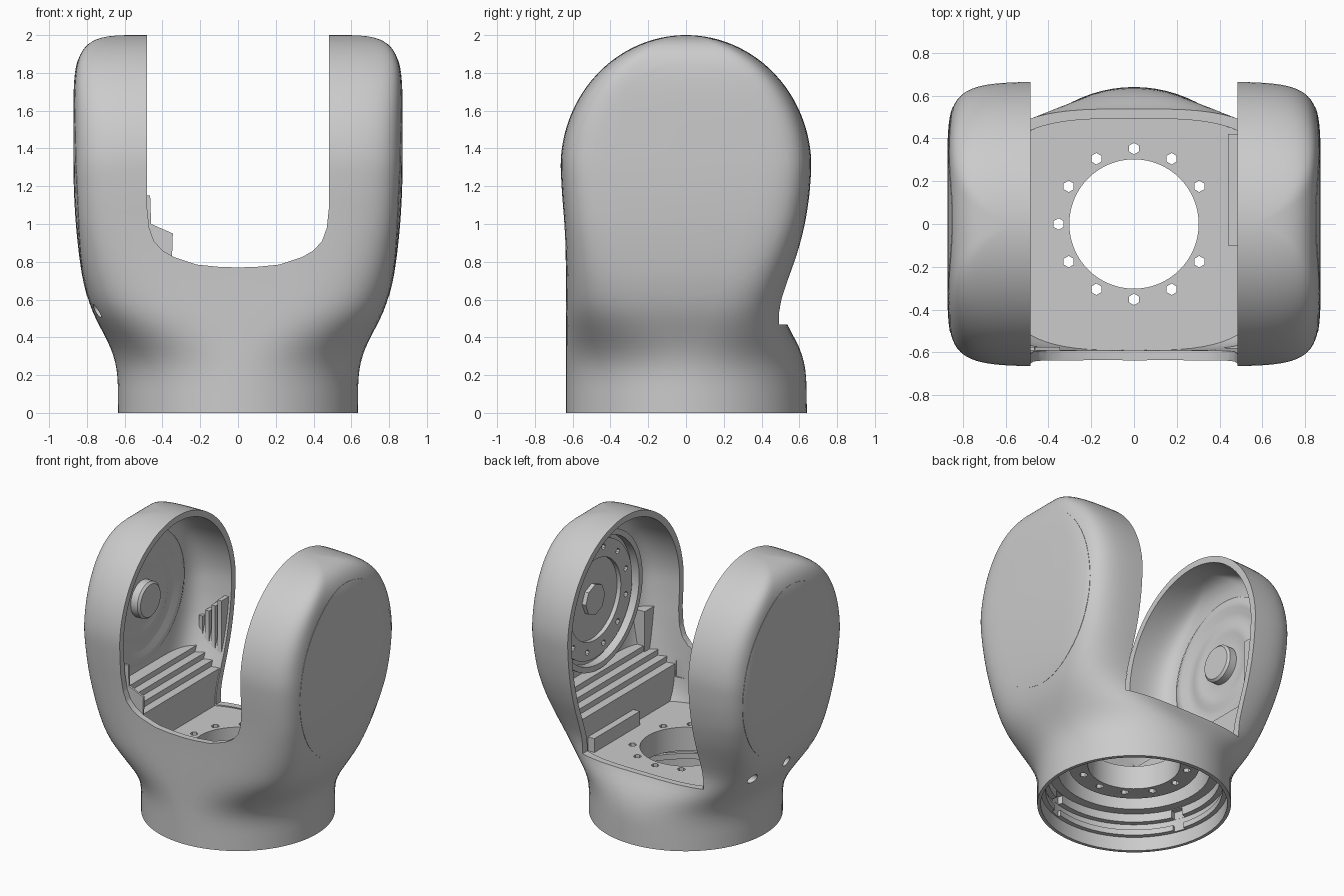
import bpy, bmesh
from math import sin, cos, pi, radians, copysign
from mathutils import Matrix, Vector

if "Cube" in bpy.data.objects:
    bpy.data.objects.remove(bpy.data.objects["Cube"])

# z, half width, front depth, back depth, squareness of the section
KEYS = [(0, .635, .635, .64, 2), (.2, .637, .635, .637, 2), (.3, .655, .635, .62, 2.15),
        (.4, .70, .635, .575, 2.7), (.48, .745, .635, .525, 3.4), (.57, .785, .635, .51, 4.2),
        (.7, .82, .635, .545, 5), (.85, .842, .638, .595, 6), (1.0, .857, .645, .632, 7),
        (1.15, .866, .657, .655, 7.5), (1.3, .87, .665, .665, 8)]


def lerp_keys(z):
    z = min(max(z, 0), 1.3)
    for a, b in zip(KEYS, KEYS[1:]):
        if z <= b[0]:
            t = (z - a[0]) / (b[0] - a[0])
            return [p + (q - p) * t for p, q in zip(a[1:], b[1:])]
    return list(KEYS[-1][1:])


def section(z, d, dx):
    """Half width, front, back and squareness at height z, inset by d (y, z) and dx (x)."""
    smp = [lerp_keys(z + o) for o in (-.05, -.025, 0, .025, .05)]
    w, f, b, n = [sum(c) / 5 for c in zip(*smp)]
    f, b = f - d, b - d
    if z > 1.3:
        t = min((z - 1.3) / (.7 - d), .9995)
        w = .5 + .37 * (1 - t ** 7) ** .25
        f = b = (.665 - d) * (1 - t * t) ** .5
    return .5 + (w - .5) * (.37 - dx) / .37, f, b, n


def make(name, bm):
    bmesh.ops.recalc_face_normals(bm, faces=bm.faces)
    me = bpy.data.meshes.new(name)
    bm.to_mesh(me)
    bm.free()
    ob = bpy.data.objects.new(name, me)
    bpy.context.collection.objects.link(ob)
    return ob


def loft(name, z0, d, dx, seg=80):
    bm = bmesh.new()
    zs = [z0 + (1.3 - z0) * i / 34 for i in range(34)]
    zs += [1.3 + (.7 - d) * sin(pi / 2 * i / 26 * .985) for i in range(27)]
    rings = []
    for z in zs:
        w, f, b, n = section(z, d, dx)
        ring = []
        for k in range(seg):
            c, s = cos(2 * pi * k / seg), sin(2 * pi * k / seg)
            ring.append(bm.verts.new((w * copysign(abs(c) ** (2 / n), c),
                        (b if s > 0 else f) * copysign(abs(s) ** (2 / n), s), z)))
        rings.append(ring)
    for r, q in zip(rings, rings[1:]):
        for k in range(seg):
            bm.faces.new((r[k], r[(k + 1) % seg], q[(k + 1) % seg], q[k]))
    bm.faces.new(rings[0])
    bm.faces.new(rings[-1])
    return make(name, bm)


def prism(name, pts, y0, y1):
    """XZ outline extruded along y."""
    bm = bmesh.new()
    f = bm.faces.new([bm.verts.new((x, y0, z)) for x, z in pts])
    g = bmesh.ops.extrude_face_region(bm, geom=[f])['geom']
    bmesh.ops.translate(bm, vec=(0, y1 - y0, 0), verts=[v for v in g if isinstance(v, bmesh.types.BMVert)])
    return make(name, bm)


def box(name, x0, x1, y0, y1, z0, z1):
    return prism(name, [(x0, z0), (x1, z0), (x1, z1), (x0, z1)], y0, y1)


def cyl(name, loc, r, h, axis='Z', seg=12, scale=(1, 1, 1)):
    bm = bmesh.new()
    bmesh.ops.create_cone(bm, cap_ends=True, segments=seg, radius1=r, radius2=r, depth=h)
    if axis == 'X':
        bm.transform(Matrix.Rotation(pi / 2, 4, 'Y'))
    bm.transform(Matrix.Translation(loc) @ Matrix.Diagonal((*scale, 1)))
    return make(name, bm)


def lathe(name, prof, seg=64):
    """Closed (r, z) profile, ends on the axis, revolved about z."""
    bm = bmesh.new()
    vs = [bm.verts.new((r, 0, z)) for r, z in prof]
    es = [bm.edges.new(p) for p in zip(vs, vs[1:])]
    bmesh.ops.spin(bm, geom=vs + es, axis=(0, 0, 1), cent=(0, 0, 0), angle=2 * pi, steps=seg)
    bmesh.ops.remove_doubles(bm, verts=bm.verts, dist=1e-4)
    return make(name, bm)


def boolean(ob, cutter, op='DIFFERENCE'):
    m = ob.modifiers.new('cut', 'BOOLEAN')
    m.object, m.operation, m.solver = cutter, op, 'EXACT'
    bpy.context.view_layer.objects.active = ob
    bpy.ops.object.modifier_apply(modifier='cut')
    bpy.data.objects.remove(cutter)


# Outer body and the hollow inside it
body = loft('fork_housing', 0, 0, 0)
cavity = loft('cavity', .46, .045, .09)

# Stepped ledges and ribs are left standing inside the cavity
STEPS = [(.49, .4), (.49, .71), (.55, .71), (.55, .75), (.61, .75), (.61, .79),
         (.67, .79), (.67, .83), (.95, .83), (.95, .4)]
for s in (-1, 1):
    boolean(cavity, prism('steps', [(s * x, z) for x, z in STEPS], -.8, .8))
for i in range(5):
    x = -.50 - .05 * i
    boolean(cavity, box('rib', x - .03, x, .525, .8, .6, 1.18 - .05 * i))
boolean(cavity, box('pillar', .66, .9, -.8, -.47, .6, 1.08))
boolean(body, cavity)

# Slot between the arms: low and open at the back, U-shaped in the front wall
boolean(body, box('back_slot', -.483, .483, -.46, 1, .468, 2.5))
boolean(body, box('inner_slot', -.483, .483, -.58, -.3, .62, 2.5))
half = [(.483, 1.1), (.47, .98), (.445, .91), (.40, .86), (.34, .825), (.22, .785), (.1, .773)]
outline = [(.483, 2.5)] + half + [(0, .77)] + [(-x, z) for x, z in reversed(half)] + [(-.483, 2.5)]
boolean(body, prism('front_slot', outline, -1, -.4))

# Base socket with internal bands and a central bore
boolean(body, lathe('socket', [(0, -.1), (.612, -.1), (.612, .1), (.58, .1), (.58, .14), (.602, .14),
                               (.602, .19), (.565, .19), (.565, .25), (.5, .25), (.5, .41), (.43, .41),
                               (.43, .29), (.302, .29), (.302, .7), (0, .7)]))
for i in range(1, 12):
    a = radians(30 * i)
    boolean(body, cyl('bolt_hole', (.352 * cos(a), .352 * sin(a), .4), .027, .6, seg=6))
for i in range(4):
    notch = box('notch', -.04, .04, .5, .6, -.1, .245)
    notch.data.transform(Matrix.Rotation(radians(20 + 90 * i), 4, 'Z'))
    boolean(body, notch)
for y in (-.36, -.05, .30):
    boolean(body, cyl('side_hole', (-.8, y, .54), .035, .3, 'X', 16))

# Oval cover panels flush with the outer cheeks
panels = []
for s, side in ((-1, 'left'), (1, 'right')):
    p = loft('cover_panel_' + side, .5, -.002, -.002)
    boolean(p, cyl('oval', (s * .85, .02, 1.24), 1, .12, 'X', 64, (1, .53, .625)), 'INTERSECT')
    panels.append(p)


# Joint seats inside each arm, turned about the joint axis
def seat(name, prof, s):
    ob = lathe(name, prof)
    ob.data.transform(Matrix.Translation((0, 0, 1.33)) @ Matrix.Rotation(s * pi / 2, 4, 'Y'))
    return ob


dish = seat('bearing_dish', [(0, .70), (.115, .70), (.13, .715), (.13, .768), (.19, .772), (.23, .76),
                             (.28, .757), (.31, .768), (.37, .768), (.41, .75), (.45, .75), (.48, .765),
                             (.48, .81), (0, .81)], -1)
flange = seat('drive_flange', [(0, .755), (.29, .755), (.29, .725), (.42, .725), (.42, .75), (.45, .75),
                               (.45, .69), (.49, .69), (.49, .81), (0, .81)], 1)
for i in range(12):
    a = radians(30 * i + 15)
    boolean(flange, cyl('hole', (.72, .36 * cos(a), 1.33 + .36 * sin(a)), .02, .06, 'X', 8))
hub = cyl('drive_hub', (.75, 0, 1.33), .11, .05, 'X', 8)

# Small brackets beside the floor and behind the front wall
parts = [box('floor_bracket', .44, .5, -.1, .42, .45, .56),
         prism('front_tab', [(-.35, .80), (-.345, .95), (-.46, 1.0), (-.465, 1.15), (-.5, 1.15), (-.5, .80)],
               -.59, -.575)]

for ob in [body, dish, flange, hub] + panels + parts:
    bpy.ops.object.select_all(action='DESELECT')
    ob.select_set(True)
    bpy.context.view_layer.objects.active = ob
    bpy.ops.object.shade_smooth_by_angle(angle=radians(30))
